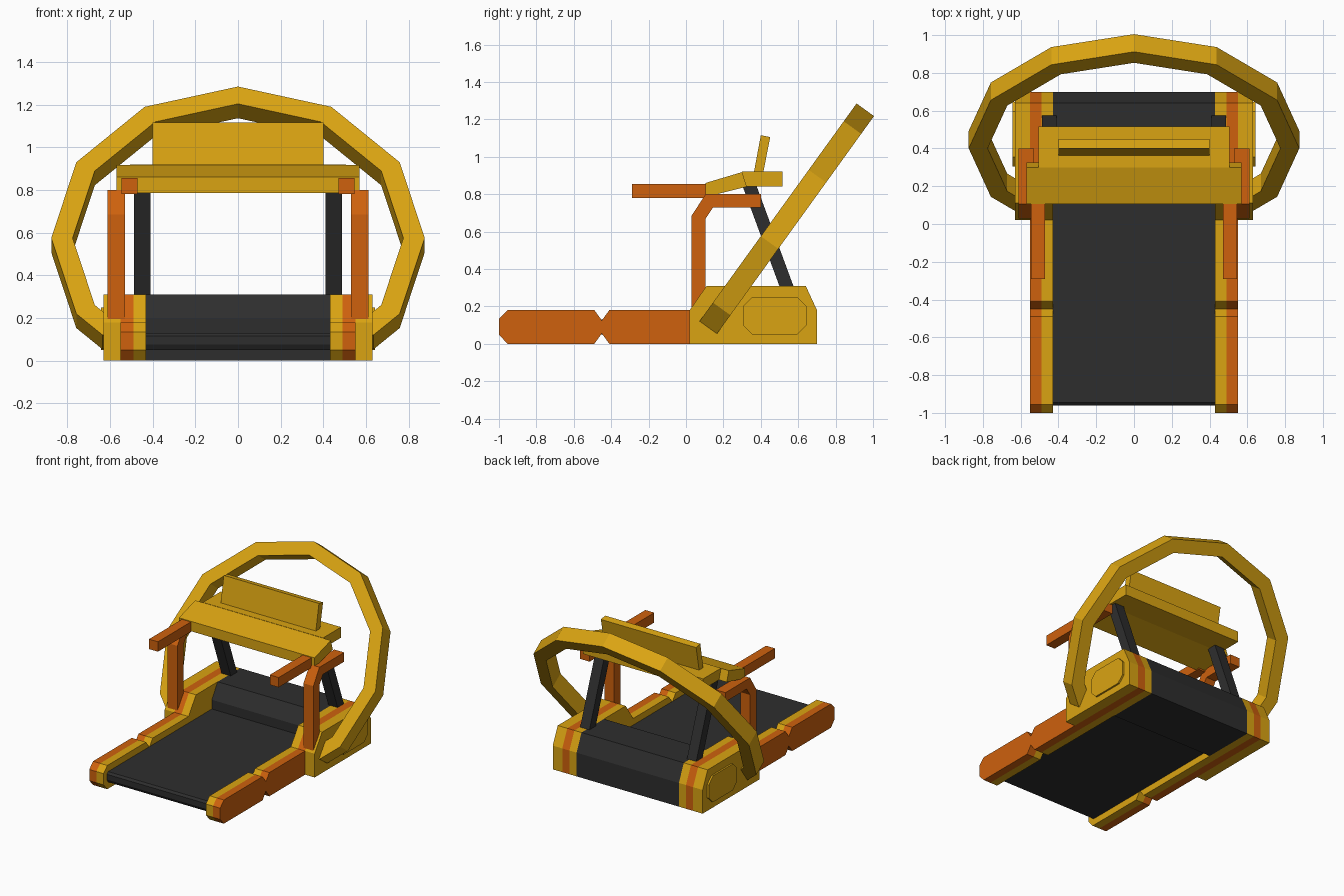
import bpy, bmesh, math
from mathutils import Vector

cube = bpy.data.objects.get("Cube")
if cube:
    bpy.data.objects.remove(cube, do_unlink=True)


def material(name, rgb):
    m = bpy.data.materials.new(name)
    m.use_nodes = True
    m.diffuse_color = (*rgb, 1)
    node = next(n for n in m.node_tree.nodes if n.type == 'BSDF_PRINCIPLED')
    node.inputs["Base Color"].default_value = (*rgb, 1)
    node.inputs["Roughness"].default_value = 0.6
    return m


YELLOW = material("yellow", (0.70, 0.37, 0.006))
ORANGE = material("orange", (0.62, 0.12, 0.004))
DARK = material("charcoal", (0.027, 0.027, 0.027))


def finish(name, bm, mat, mirror):
    bmesh.ops.recalc_face_normals(bm, faces=bm.faces)
    mesh = bpy.data.meshes.new(name)
    bm.to_mesh(mesh)
    bm.free()
    mesh.materials.append(mat)
    ob = bpy.data.objects.new(name, mesh)
    bpy.context.collection.objects.link(ob)
    if mirror:
        mod = ob.modifiers.new("mirror", 'MIRROR')
        mod.use_mirror_merge = False
    return ob


def prism(name, profile, x0, x1, mat, mirror=False):
    """Extrude a (y, z) profile from x0 to x1."""
    bm = bmesh.new()
    face = bm.faces.new([bm.verts.new((x0, y, z)) for y, z in profile])
    out = bmesh.ops.extrude_face_region(bm, geom=[face])
    moved = [v for v in out["geom"] if isinstance(v, bmesh.types.BMVert)]
    bmesh.ops.translate(bm, verts=moved, vec=(x1 - x0, 0, 0))
    return finish(name, bm, mat, mirror)


# Side rails: chamfered front tip and a notch halfway, yellow inside, orange outside
rail = [(-1, 0.05), (-0.955, 0), (-0.49, 0), (-0.45, 0.055), (-0.41, 0), (0.03, 0),
        (0.03, 0.18), (-0.41, 0.18), (-0.45, 0.125), (-0.49, 0.18), (-0.955, 0.18), (-1, 0.135)]
prism("rail_inner", rail, 0.43, 0.49, YELLOW, True)
prism("rail_outer", rail, 0.49, 0.55, ORANGE, True)

# Rear housing in three layers
housing = [(0.02, 0), (0.7, 0), (0.7, 0.18), (0.64, 0.31), (0.11, 0.31), (0.02, 0.18)]
prism("housing_inner", housing, 0.43, 0.49, YELLOW, True)
prism("housing_stripe", housing, 0.49, 0.55, ORANGE, True)
prism("housing_outer", housing, 0.55, 0.63, YELLOW, True)

# Raised octagonal side covers
cover = [(0.305, 0.1), (0.355, 0.05), (0.595, 0.05), (0.645, 0.1),
         (0.645, 0.2), (0.595, 0.25), (0.355, 0.25), (0.305, 0.2)]
prism("side_cover", cover, 0.62, 0.643, YELLOW, True)

# Running belt and motor hood
belt = [(-0.96, 0.075), (-0.945, 0.05), (0.35, 0.05), (0.35, 0.13), (-0.945, 0.13), (-0.96, 0.115)]
prism("running_belt", belt, -0.432, 0.432, DARK)
hood = [(0.3, 0), (0.7, 0), (0.7, 0.18), (0.64, 0.31), (0.37, 0.31), (0.3, 0.2)]
prism("motor_hood", hood, -0.43, 0.43, DARK)

# Bent orange posts and forward handles
post = [(0.03, 0.15), (0.03, 0.685), (0.105, 0.8), (0.4, 0.8),
        (0.4, 0.73), (0.145, 0.73), (0.105, 0.67), (0.105, 0.15)]
prism("post", post, 0.53, 0.612, ORANGE, True)
handle = [(-0.29, 0.78), (0.13, 0.78), (0.13, 0.855), (-0.29, 0.855)]
prism("handle", handle, 0.47, 0.545, ORANGE, True)

# Dark struts holding the console
strut = [(0.3, 0.85), (0.375, 0.85), (0.585, 0.28), (0.51, 0.28)]
prism("strut", strut, 0.41, 0.488, DARK, True)

# Console: wide sloped front, narrower flat back, tilted screen
console_front = [(0.105, 0.785), (0.105, 0.86), (0.3, 0.918), (0.325, 0.84)]
prism("console_front", console_front, -0.57, 0.57, YELLOW)
console_back = [(0.3, 0.84), (0.515, 0.84), (0.515, 0.92), (0.3, 0.92)]
prism("console_back", console_back, -0.505, 0.505, YELLOW)
screen = [(0.36, 0.9), (0.4, 1.115), (0.45, 1.105), (0.41, 0.9)]
prism("screen", screen, -0.4, 0.4, YELLOW)

# Tilted twelve-sided hoop, cut off where it enters the housing
R_OUT, R_IN, THICK, CUT = 0.875, 0.775, 0.115, -0.56
up = Vector((0, 0.585, 0.811))
back = Vector((0, 0.811, -0.585))
centre = Vector((0, 0.4, 0.575))


def hoop_point(radius, step):
    a = math.radians(30 * step)
    x, u = radius * math.sin(a), radius * math.cos(a)
    if abs(step) == 5:  # slide the last corner back to the cut line
        px, pu = (radius * f(math.radians(120)) for f in (math.sin, math.cos))
        t = (CUT - pu) / (u - pu)
        x, u = px + (x - px) * t, CUT
        if step < 0:
            x = -abs(x)
        return Vector((math.copysign(px + (radius * math.sin(math.radians(150)) - px) * t, step), 0, 0)) + up * u
    return Vector((x, 0, 0)) + up * u


bm = bmesh.new()
rings = []
for s in range(-5, 6):
    outer, inner = centre + hoop_point(R_OUT, s), centre + hoop_point(R_IN, s)
    rings.append([bm.verts.new(p) for p in
                  (outer, inner, inner + back * THICK, outer + back * THICK)])
for a, b in zip(rings, rings[1:]):
    for i in range(4):
        j = (i + 1) % 4
        bm.faces.new((a[i], a[j], b[j], b[i]))
bm.faces.new(rings[0])
bm.faces.new(rings[-1])
finish("hoop", bm, YELLOW, False)
